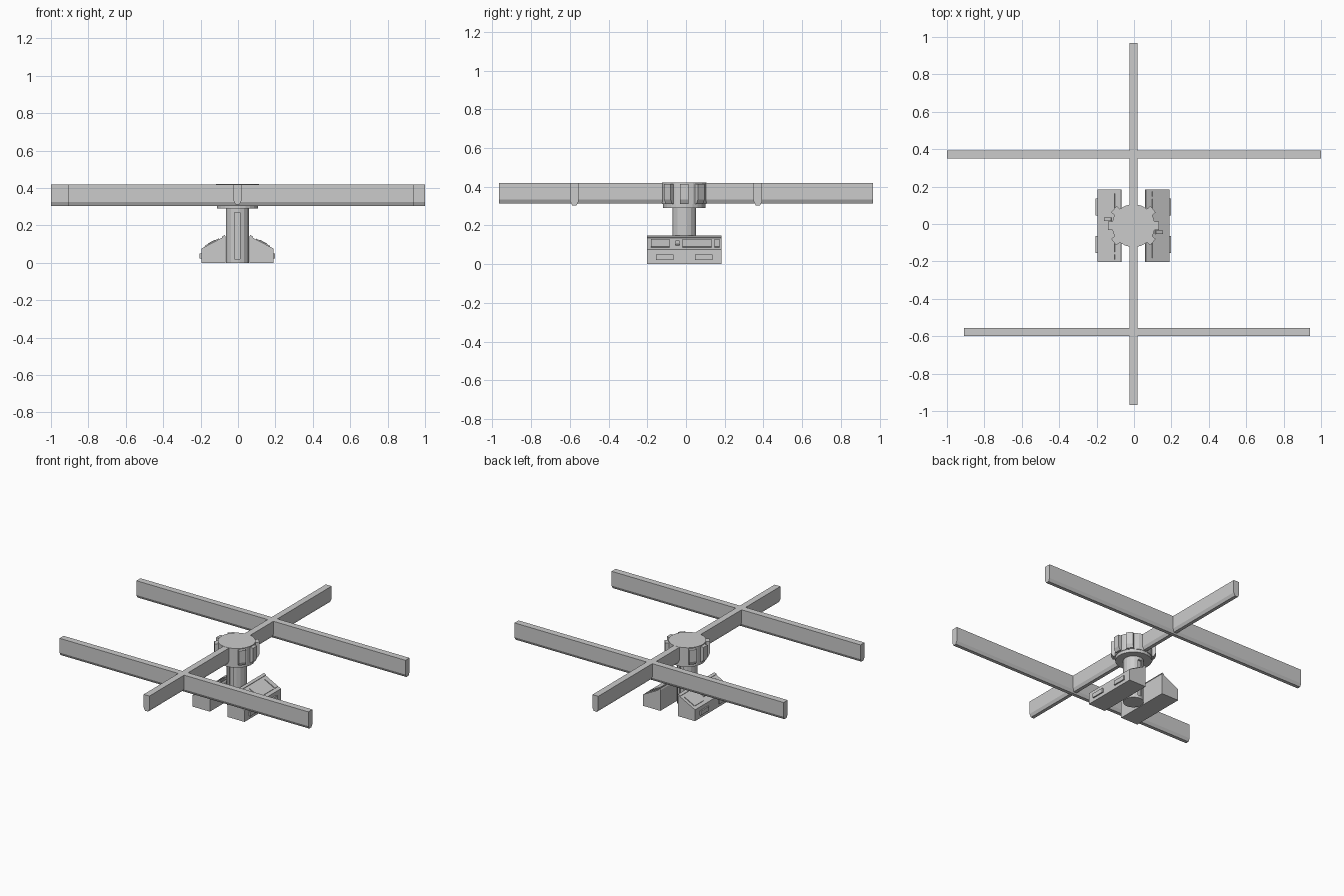
import bpy, bmesh, math
from mathutils import Matrix, Vector

if "Cube" in bpy.data.objects:
    bpy.data.objects.remove(bpy.data.objects["Cube"])

CX, CY = -0.003, -0.009      # shared axis of column, hub and feet


def new_object(name, bm):
    bmesh.ops.recalc_face_normals(bm, faces=bm.faces)
    mesh = bpy.data.meshes.new(name)
    bm.to_mesh(mesh)
    bm.free()
    ob = bpy.data.objects.new(name, mesh)
    bpy.context.collection.objects.link(ob)
    return ob


def prism(name, profile, a, b, axis='Y', matrix=None):
    """Extrude a profile (u, z) along Y or X, or (x, y) along Z."""
    place = {'Y': lambda u, v, t: (u, t, v),
             'X': lambda u, v, t: (t, u, v),
             'Z': lambda u, v, t: (u, v, t)}[axis]
    bm = bmesh.new()
    lo = [bm.verts.new(place(u, v, a)) for u, v in profile]
    hi = [bm.verts.new(place(u, v, b)) for u, v in profile]
    bm.faces.new(lo)
    bm.faces.new(hi)
    n = len(profile)
    for i in range(n):
        j = (i + 1) % n
        bm.faces.new((lo[i], lo[j], hi[j], hi[i]))
    if matrix:
        bm.transform(matrix)
    return new_object(name, bm)


def box(name, x0, x1, y0, y1, z0, z1, matrix=None):
    return prism(name, [(x0, z0), (x1, z0), (x1, z1), (x0, z1)], y0, y1, 'Y', matrix)


def disc(name, r, z0, z1, n):
    pts = [(CX + r * math.cos(2 * math.pi * (i + .5) / n),
            CY + r * math.sin(2 * math.pi * (i + .5) / n)) for i in range(n)]
    return prism(name, pts, z0, z1, 'Z')


def bar_profile(c, z0, z1, w=0.0215):
    """Bar section with a bevelled lower edge."""
    return [(c - w, z1), (c + w, z1), (c + w, z0 + .02), (c + w - .01, z0),
            (c - w + .01, z0), (c - w, z0 + .02)]


# Long bar and the two cross bars
prism("main_bar", bar_profile(CX, 0.313, 0.42), -0.967, 0.967, 'Y')
prism("rear_cross_bar", bar_profile(0.371, 0.304, 0.42), -1, 1, 'X')
prism("front_cross_bar", bar_profile(-0.577, 0.304, 0.42), -0.908, 0.942, 'X')

# Column with a shallow slot at front and back
column = disc("column", 0.063, 0, 0.30, 16)
for s in (-1, 1):
    cutter = box("slot_cutter", CX - .015, CX + .015, CY + s * .05, CY + s * .09, .02, .27)
    cutter.hide_render = True
    cutter.hide_viewport = True
    mod = column.modifiers.new("slot", 'BOOLEAN')
    mod.object = cutter
    mod.operation = 'DIFFERENCE'
    mod.solver = 'EXACT'

# Hub drum and its lower flange
disc("hub_drum", 0.115, 0.31, 0.421, 24)
disc("hub_flange", 0.111, 0.29, 0.312, 24)

# Lugs around the hub, with a sloping lower end
lug = [(.09, .415), (.137, .415), (.137, .335), (.125, .312), (.09, .312)]
for deg in (0, 40, 140, 180, 220, 320):
    m = Matrix.Translation((CX, CY, 0)) @ Matrix.Rotation(math.radians(deg), 4, 'Z')
    prism("hub_lug", lug, -.022, .022, 'Y', m)

# Wedge feet: one built on the right, the other turned half a circle
LOW, HIGH = Vector((.193, .076)), Vector((.065, .143))
NORMAL = Vector((HIGH.y - LOW.y, LOW.x - HIGH.x)).normalized()
for side, angle in (("right", 0), ("left", math.pi)):
    m = Matrix.Translation((CX, CY, 0)) @ Matrix.Rotation(angle, 4, 'Z')

    def slope_panel(name, t0, t1, y0, y1, h):
        p, q = LOW.lerp(HIGH, t0), LOW.lerp(HIGH, t1)
        off, sink = NORMAL * h, NORMAL * -.004
        prism(name, [p + sink, q + sink, q + off, p + off], y0, y1, 'Y', m)

    prism(side + "_foot", [(.065, 0), (LOW.x, 0), tuple(LOW), tuple(HIGH)],
          -.193, .193, 'Y', m)
    # lip along the top, then the panels on the slope
    slope_panel(side + "_foot_lip", .88, 1, -.193, .193, .006)
    slope_panel(side + "_front_panel", .15, .74, -.172, -.077, .005)
    slope_panel(side + "_switch", .3, .6, -.045, -.025, .008)
    slope_panel(side + "_rear_panel", .15, .74, -.008, .142, .005)
    slope_panel(side + "_end_panel", .15, .74, .155, .182, .005)
    # pads on the outer wall
    for y in (-.1, .1):
        box(side + "_foot_pad", .188, .202, y - .045, y + .045, .022, .05, m)
